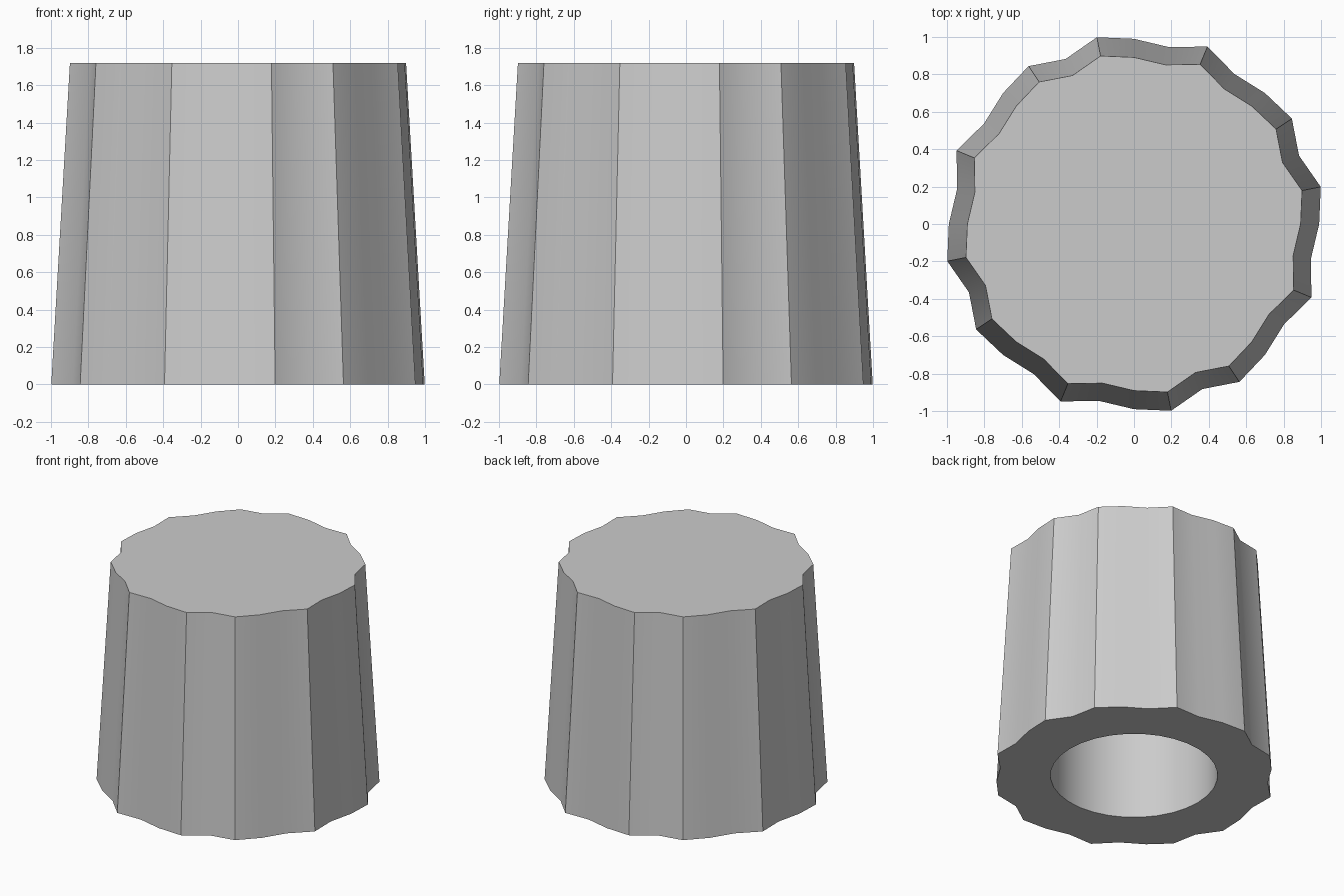
import bpy, bmesh
from math import cos, sin, pi, radians

if "Cube" in bpy.data.objects:
    bpy.data.objects.remove(bpy.data.objects["Cube"])

HEIGHT, TAPER = 1.72, 0.9
BORE_RADIUS, BORE_DEPTH = 0.6, 1.4
SIDES = 32
# radii of the fluted outline over one quarter turn
QUARTER = [0.99, 1.018, 0.955, 1.015, 0.99, 0.965, 1.027, 0.964]


def ring(bm, radii, z):
    """Closed loop of vertices with one radius per side."""
    verts = []
    for i in range(SIDES):
        a = 2 * pi * i / SIDES
        r = radii[i % len(radii)]
        verts.append(bm.verts.new((r * cos(a), r * sin(a), z)))
    return verts


def bridge(bm, a, b):
    """Quads between two loops."""
    for i in range(SIDES):
        j = (i + 1) % SIDES
        bm.faces.new((a[i], a[j], b[j], b[i]))


# Plain grey material
grey = bpy.data.materials.new("light_grey")
grey.use_nodes = True
colour = (0.6, 0.6, 0.6, 1)
grey.diffuse_color = colour
grey.node_tree.nodes["Principled BSDF"].inputs["Base Color"].default_value = colour

# Fluted tapering body with a blind bore in its underside
bm = bmesh.new()
bottom = ring(bm, QUARTER, 0)
top = ring(bm, [r * TAPER for r in QUARTER], HEIGHT)
bore_rim = ring(bm, [BORE_RADIUS], 0)
bore_end = ring(bm, [BORE_RADIUS], BORE_DEPTH)
bridge(bm, bottom, top)
bridge(bm, bore_rim, bottom)
bridge(bm, bore_end, bore_rim)
bm.faces.new(top)
bm.faces.new(bore_end[::-1])

mesh = bpy.data.meshes.new("fluted_knob")
bm.to_mesh(mesh)
bm.free()
mesh.materials.append(grey)
knob = bpy.data.objects.new("fluted_knob", mesh)
bpy.context.collection.objects.link(knob)

# Smooth flutes, sharp ridges
bpy.ops.object.select_all(action="DESELECT")
knob.select_set(True)
bpy.context.view_layer.objects.active = knob
bpy.ops.object.shade_smooth_by_angle(angle=radians(30))
